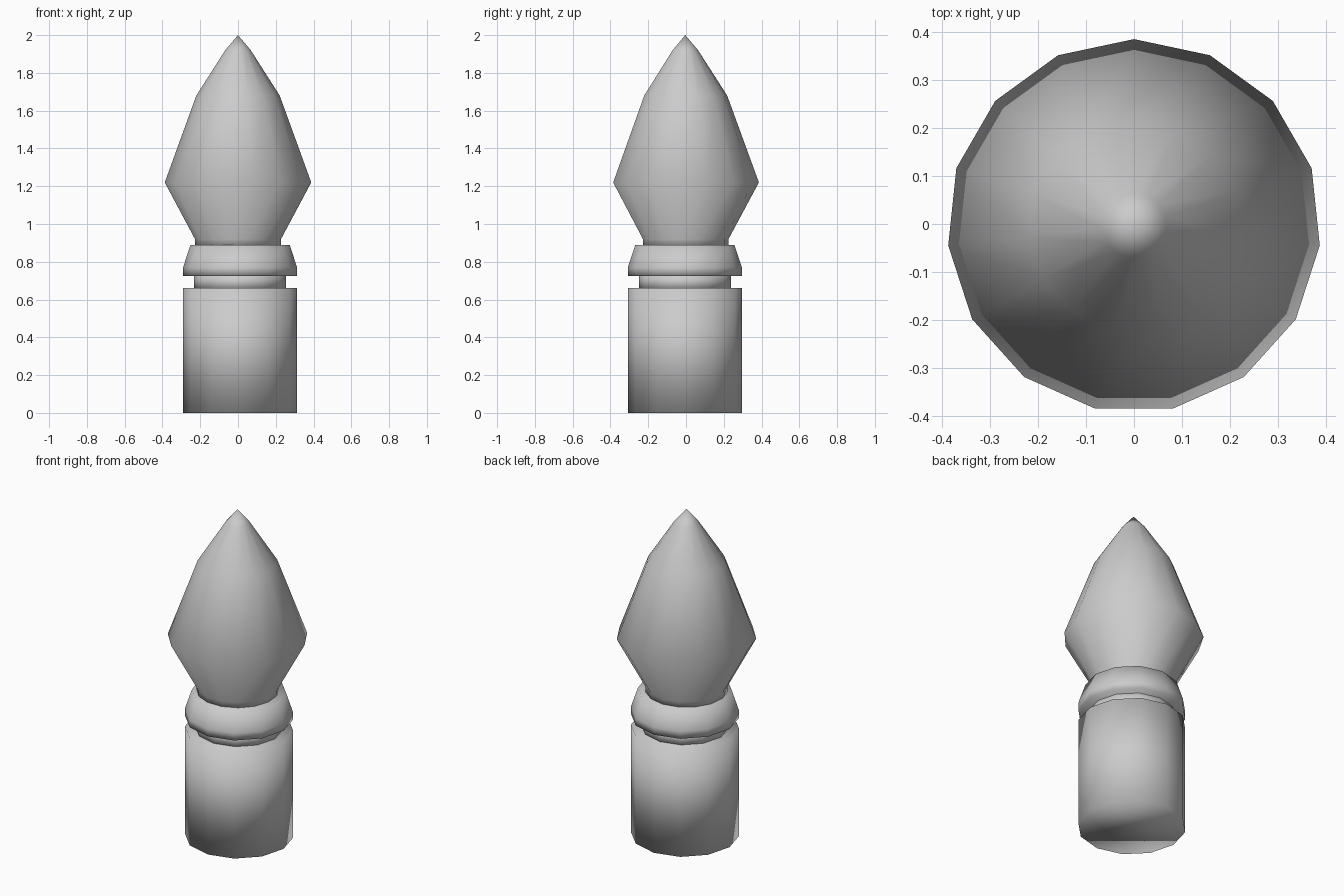
import bpy, bmesh, math

if "Cube" in bpy.data.objects:
    bpy.data.objects.remove(bpy.data.objects["Cube"])


def lathe(name, profile, sides, centre, start, sharp_angle):
    """Revolve (radius, z) points into a closed solid."""
    bm = bmesh.new()
    rings = []
    for r, z in profile:
        if r == 0:
            rings.append([bm.verts.new((centre[0], centre[1], z))])
            continue
        ring = []
        for i in range(sides):
            a = start + math.tau * i / sides
            ring.append(bm.verts.new((centre[0] + r * math.cos(a),
                                      centre[1] + r * math.sin(a), z)))
        rings.append(ring)
    for low, high in zip(rings, rings[1:]):
        for i in range(sides):
            j = (i + 1) % sides
            if len(high) == 1:
                bm.faces.new((low[i], low[j], high[0]))
            else:
                bm.faces.new((low[i], low[j], high[j], high[i]))
    bm.faces.new(rings[0][::-1])
    if len(rings[-1]) > 1:
        bm.faces.new(rings[-1])
    # smooth sides, sharp only at hard corners
    for f in bm.faces:
        f.smooth = True
    for e in bm.edges:
        if e.calc_face_angle(0) > math.radians(sharp_angle):
            e.smooth = False
    mesh = bpy.data.meshes.new(name)
    bm.to_mesh(mesh)
    bm.free()
    obj = bpy.data.objects.new(name, mesh)
    bpy.context.collection.objects.link(obj)
    return obj


BASE = (0.011, -0.006)

# Post shaft, recessed neck and tapered collar
lathe("shaft", [(0.302, 0), (0.302, 0.66)], 12, BASE, 0, 50)
lathe("neck", [(0.244, 0.65), (0.244, 0.735)], 12, BASE, 0, 50)
lathe("collar", [(0.302, 0.725), (0.302, 0.77), (0.263, 0.888)], 12, BASE, 0, 50)

# Pointed bulb on top, vertex facing the back
lathe("bulb", [(0.229, 0.88), (0.229, 0.92), (0.39, 1.22), (0.222, 1.68),
               (0.068, 1.92), (0, 2)], 15, (0, -0.004), math.pi / 2, 60)
